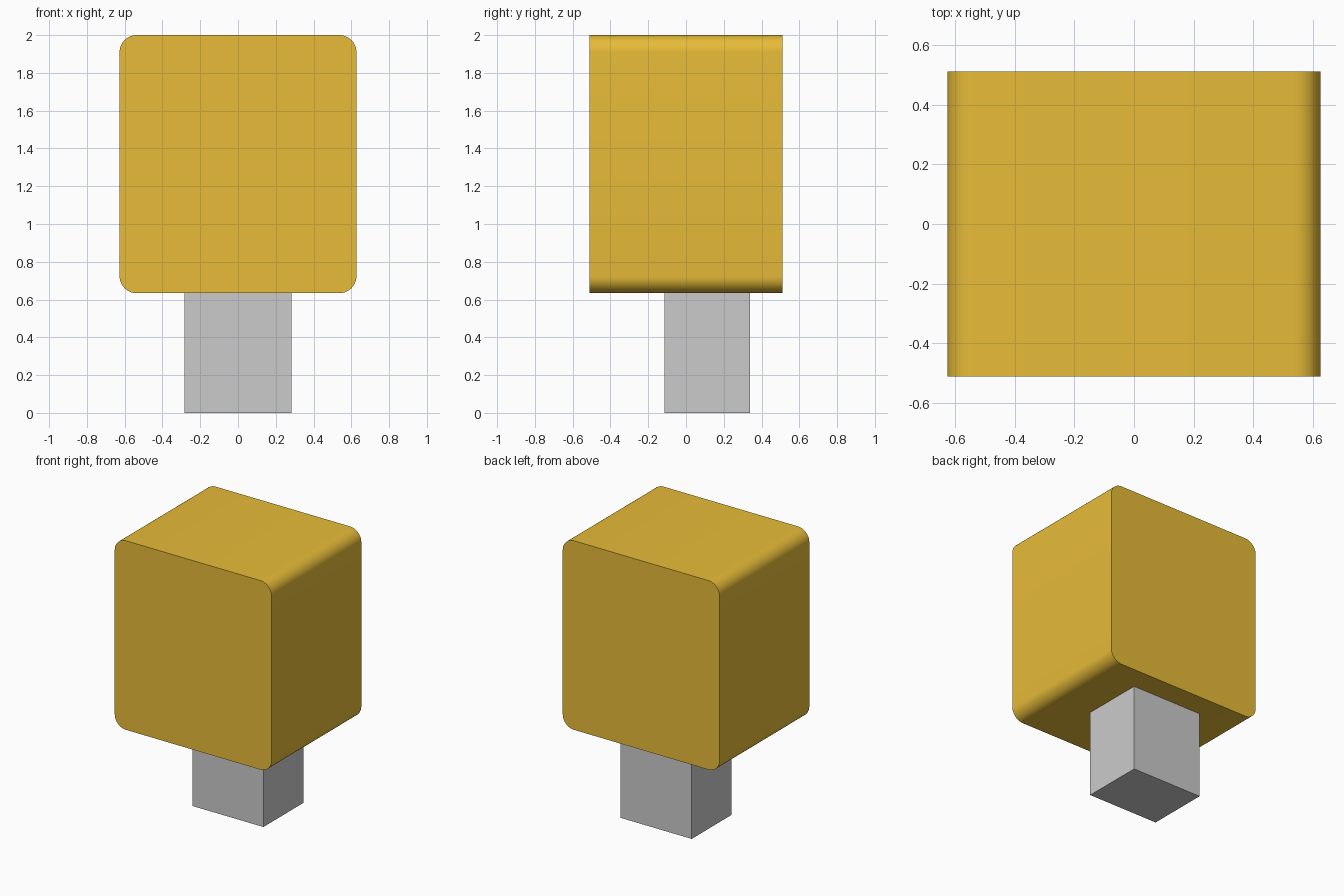
import bpy, bmesh
from mathutils import Vector

if "Cube" in bpy.data.objects:
    bpy.data.objects.remove(bpy.data.objects["Cube"])


def box(name, lo, hi, radius=0.0):
    """Box between two corners; radius rounds the edges running along y."""
    lo, hi = Vector(lo), Vector(hi)
    bm = bmesh.new()
    bmesh.ops.create_cube(bm, size=1)
    for v in bm.verts:
        v.co = (lo + hi) / 2 + Vector(c * s for c, s in zip(v.co, hi - lo))
    if radius:
        edges = [e for e in bm.edges
                 if abs(e.verts[0].co.y - e.verts[1].co.y) > 0.01]
        bmesh.ops.bevel(bm, geom=edges, offset=radius, offset_type='OFFSET',
                        segments=10, profile=0.5, affect='EDGES')
    mesh = bpy.data.meshes.new(name)
    bm.to_mesh(mesh)
    bm.free()
    obj = bpy.data.objects.new(name, mesh)
    bpy.context.collection.objects.link(obj)
    return obj


# Square grey stem, set towards the back
stem = box("stem", (-0.284, -0.115, 0), (0.284, 0.34, 0.634))

# Amber block with rounded corners in the front outline
head = box("head", (-0.627, -0.512, 0.634), (0.627, 0.512, 2.0), radius=0.09)
amber = bpy.data.materials.new("amber")
amber.diffuse_color = (0.8, 0.5, 0.04, 1)
amber.use_nodes = True
amber.node_tree.nodes["Principled BSDF"].inputs["Base Color"].default_value = amber.diffuse_color
head.data.materials.append(amber)

# Smooth the rounded corners, keep the flat ends crisp
bpy.context.view_layer.objects.active = head
head.select_set(True)
bpy.ops.object.shade_smooth_by_angle()
